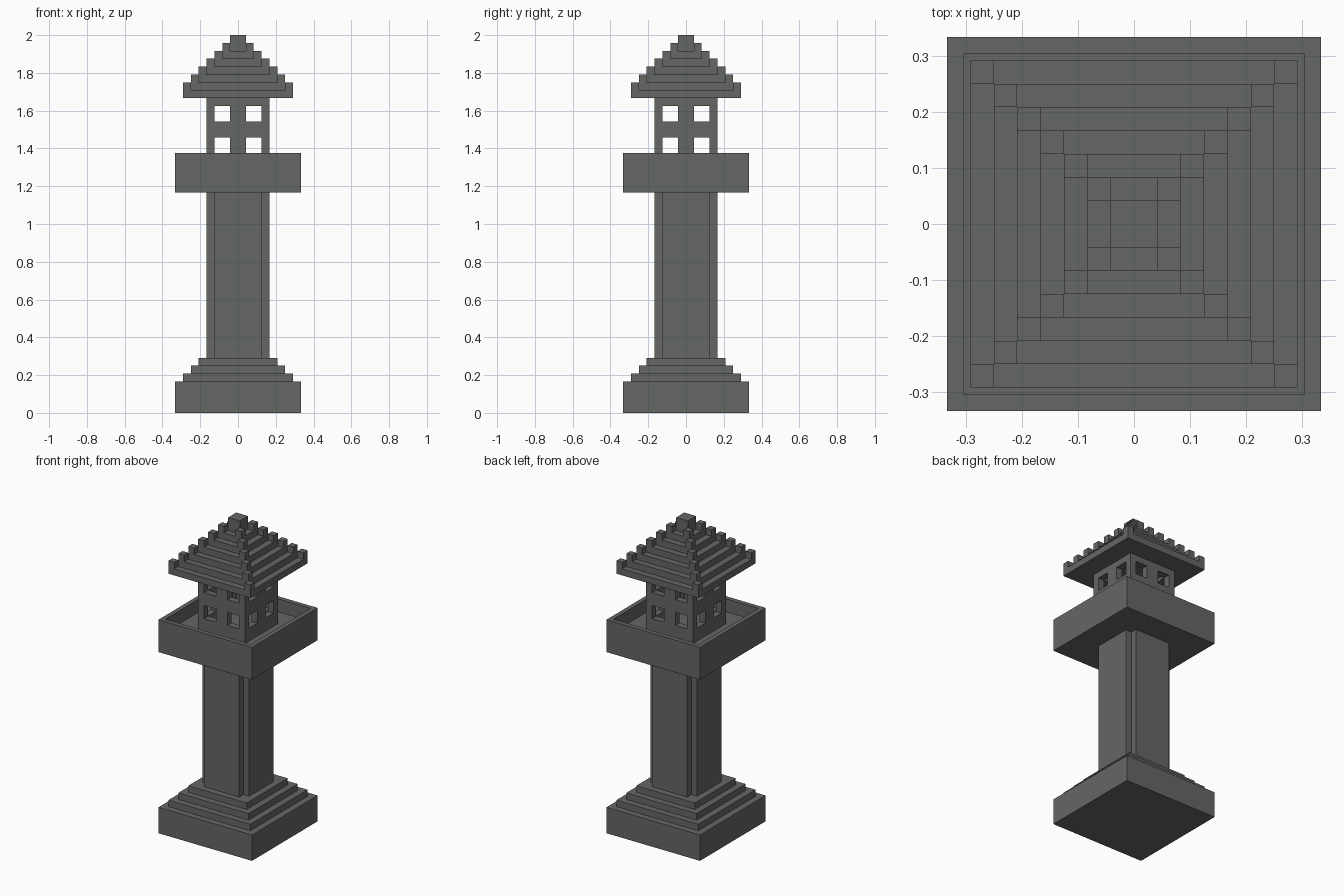
import bpy
import bmesh
from mathutils import Matrix, Vector

U = 2 / 48  # block size: the tower is 48 blocks tall

default = bpy.data.objects.get("Cube")
if default:
    bpy.data.objects.remove(default, do_unlink=True)

# One stone colour
stone = bpy.data.materials.new("grey stone")
stone.use_nodes = True
colour = (0.127, 0.136, 0.125, 1)
stone.diffuse_color = colour
bsdf = stone.node_tree.nodes["Principled BSDF"]
bsdf.inputs["Base Color"].default_value = colour
bsdf.inputs["Roughness"].default_value = 0.9


def add_box(bm, lo, hi):
    """Box between two corners given in blocks."""
    lo, hi = Vector(lo), Vector(hi)
    mat = Matrix.Translation((lo + hi) / 2 * U) @ Matrix.Diagonal((*((hi - lo) * U), 1))
    bmesh.ops.create_cube(bm, size=1, matrix=mat)


def finish(name, bm):
    bmesh.ops.recalc_face_normals(bm, faces=bm.faces)
    mesh = bpy.data.meshes.new(name)
    bm.to_mesh(mesh)
    bm.free()
    mesh.materials.append(stone)
    obj = bpy.data.objects.new(name, mesh)
    bpy.context.collection.objects.link(obj)
    return obj


def boxes(name, corners):
    bm = bmesh.new()
    for lo, hi in corners:
        add_box(bm, lo, hi)
    return finish(name, bm)


def slab(half, z0, z1):
    return (-half, -half, z0), (half, half, z1)


# Plinth and the three steps above it
boxes("plinth", [slab(8, 0, 4)])
for i in range(3):
    boxes(f"base_step_{i + 1}", [slab(7 - i, 4 + i, 5 + i)])

# Column with notched corners
bm = bmesh.new()
quarter = [(4, -3), (4, 3), (3, 3)]
outline = []
for turn in range(4):
    for x, y in quarter:
        for _ in range(turn):
            x, y = -y, x
        outline.append(bm.verts.new((x * U, y * U, 7 * U)))
face = bm.faces.new(outline)
top = bmesh.ops.extrude_face_region(bm, geom=[face])["geom"]
bmesh.ops.translate(bm, vec=(0, 0, 21 * U),
                    verts=[v for v in top if isinstance(v, bmesh.types.BMVert)])
finish("column", bm)

# Balcony: a block with a sunken floor behind a parapet
bm = bmesh.new()
add_box(bm, *slab(8, 28, 33))
top = max(bm.faces, key=lambda f: f.calc_center_median().z)
bmesh.ops.inset_region(bm, faces=[top], thickness=U)
floor = bmesh.ops.extrude_discrete_faces(bm, faces=[top])["faces"][0]
bmesh.ops.translate(bm, vec=(0, 0, -2 * U), verts=floor.verts)
finish("balcony", bm)

# Lookout room: hollow box with a two by two set of windows on each side
room = boxes("lookout_room", [slab(4, 31, 40)])
spans = [(x, z) for x in (-3, 1) for z in (33, 37)]
cutters = [
    boxes("room_hollow_cutter", [slab(3, 32, 39.5)]),
    boxes("front_window_cutter", [((x, -5, z), (x + 2, 5, z + 2)) for x, z in spans]),
    boxes("side_window_cutter", [((-5, y, z), (5, y + 2, z + 2)) for y, z in spans]),
]
for cutter in cutters:
    cutter.hide_render = True
    mod = room.modifiers.new(cutter.name, "BOOLEAN")
    mod.operation = "DIFFERENCE"
    mod.solver = "EXACT"
    mod.object = cutter
bpy.context.view_layer.update()
depsgraph = bpy.context.evaluated_depsgraph_get()
cut_mesh = bpy.data.meshes.new_from_object(room.evaluated_get(depsgraph))
room.modifiers.clear()
room.data = cut_mesh
for cutter in cutters:
    bpy.data.objects.remove(cutter, do_unlink=True)

# Stepped roof, each tier with a raised block on every corner
for i in range(6):
    h, z = 7 - i, 40 + i
    boxes(f"roof_tier_{i + 1}", [slab(h, z, z + 1)])
    boxes(f"roof_corner_blocks_{i + 1}",
          [((x, y, z + 1), (x + 1, y + 1, z + 2))
           for x in (-h, h - 1) for y in (-h, h - 1)])

# Finial
boxes("finial", [slab(1, 46, 48)])
